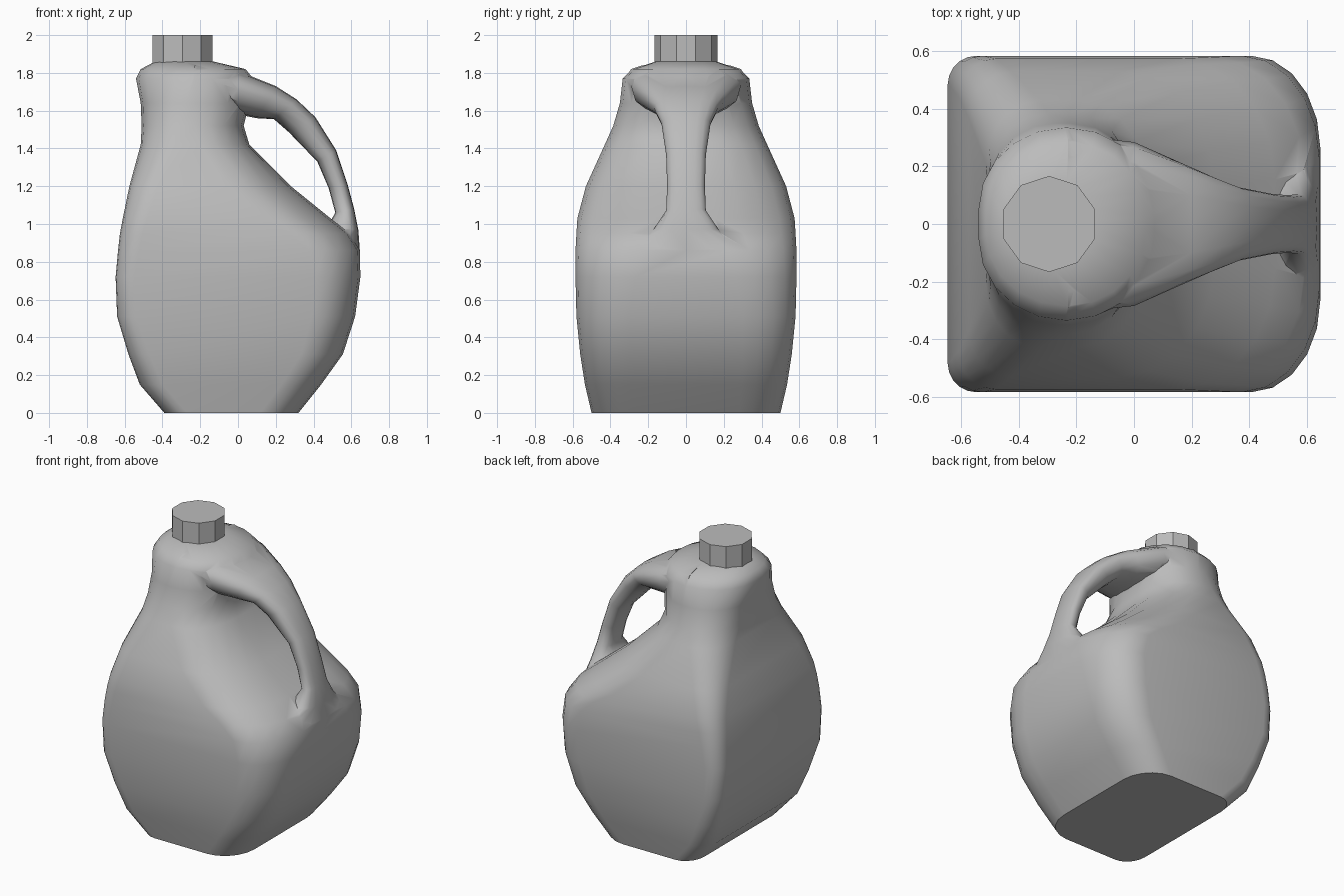
import bpy, bmesh, math

old = bpy.data.objects.get("Cube")
if old:
    bpy.data.objects.remove(old, do_unlink=True)

grey = bpy.data.materials.new("plain_grey")
grey.use_nodes = True
colour = (0.5, 0.5, 0.5, 1)
grey.diffuse_color = colour
grey.node_tree.nodes["Principled BSDF"].inputs["Base Color"].default_value = colour


def loft(name, rings):
    """Skin a list of equal-length point rings and cap both ends."""
    bm = bmesh.new()
    loops = [[bm.verts.new(p) for p in ring] for ring in rings]
    n = len(loops[0])
    for a, b in zip(loops, loops[1:]):
        for i in range(n):
            j = (i + 1) % n
            bm.faces.new((a[i], a[j], b[j], b[i]))
    bm.faces.new(loops[0])
    bm.faces.new(loops[-1])
    bmesh.ops.recalc_face_normals(bm, faces=bm.faces)
    mesh = bpy.data.meshes.new(name)
    bm.to_mesh(mesh)
    bm.free()
    mesh.materials.append(grey)
    obj = bpy.data.objects.new(name, mesh)
    bpy.context.collection.objects.link(obj)
    return obj


def body_ring(z, x0, x1, hy, left, right):
    """Rectangle with elliptical corners; left and right are (rx, ry)."""
    pts = []
    corners = ((1, 1, right, 0), (-1, 1, left, 1), (-1, -1, left, 2), (1, -1, right, 3))
    for sx, sy, (rx, ry), quarter in corners:
        cx = x1 - rx if sx > 0 else x0 + rx
        cy = sy * (hy - ry)
        for k in range(6):
            a = (quarter + k / 5) * math.pi / 2
            pts.append((cx + rx * math.cos(a), cy + ry * math.sin(a), z))
    return pts


def handle_ring(outer, inner, half_width):
    """Soft oval section between an outer and an inner point in the xz plane."""
    pts = []
    for k in range(16):
        a = k * math.pi / 8
        c, s = math.cos(a), math.sin(a)
        c = math.copysign(abs(c) ** 0.8, c)
        t = 0.42 - 0.42 * c if c > 0 else 0.42 - 0.58 * c
        y = half_width * math.copysign(abs(s) ** 0.8, s)
        pts.append((outer[0] + (inner[0] - outer[0]) * t, y,
                    outer[1] + (inner[1] - outer[1]) * t))
    return pts


# Body: height, left x, right x, half depth, left and right corner radii
body = loft("jug_body", [body_ring(*r) for r in (
    (0.0, -0.39, 0.32, 0.50, (0.12, 0.14), (0.20, 0.22)),
    (0.15, -0.52, 0.44, 0.535, (0.12, 0.12), (0.21, 0.24)),
    (0.31, -0.58, 0.555, 0.56, (0.11, 0.11), (0.22, 0.26)),
    (0.51, -0.64, 0.62, 0.58, (0.10, 0.10), (0.23, 0.28)),
    (0.72, -0.648, 0.648, 0.585, (0.10, 0.10), (0.24, 0.32)),
    (0.86, -0.635, 0.645, 0.585, (0.11, 0.11), (0.27, 0.36)),
    (0.95, -0.625, 0.59, 0.58, (0.12, 0.12), (0.32, 0.40)),
    (1.03, -0.61, 0.49, 0.575, (0.13, 0.13), (0.35, 0.42)),
    (1.20, -0.575, 0.28, 0.53, (0.15, 0.16), (0.33, 0.40)),
    (1.42, -0.515, 0.06, 0.43, (0.19, 0.22), (0.26, 0.34)),
    (1.52, -0.51, 0.03, 0.385, (0.21, 0.24), (0.26, 0.32)),
    (1.64, -0.515, 0.06, 0.35, (0.24, 0.25), (0.28, 0.31)),
    (1.77, -0.54, 0.08, 0.335, (0.30, 0.28), (0.31, 0.31)),
    (1.82, -0.515, 0.04, 0.285, (0.28, 0.25), (0.27, 0.26)),
    (1.86, -0.44, -0.13, 0.16, (0.15, 0.15), (0.15, 0.15)),
)])

# Handle: outer point, inner point, half width, from the neck to the flared foot
handle = loft("jug_handle", [handle_ring(*r) for r in (
    ((-0.23, 1.855), (-0.23, 1.70), 0.31),
    ((0.0, 1.81), (0.0, 1.58), 0.285),
    ((0.20, 1.73), (0.10, 1.56), 0.215),
    ((0.31, 1.66), (0.19, 1.555), 0.17),
    ((0.41, 1.565), (0.27, 1.485), 0.13),
    ((0.52, 1.39), (0.42, 1.33), 0.105),
    ((0.58, 1.21), (0.48, 1.19), 0.10),
    ((0.615, 1.08), (0.515, 1.06), 0.105),
    ((0.637, 0.97), (0.47, 0.98), 0.17),
    ((0.645, 0.86), (0.42, 0.86), 0.30),
)])

# Fuse the handle into the body
union = body.modifiers.new("fuse_handle", "BOOLEAN")
union.operation = "UNION"
union.solver = "EXACT"
union.object = handle
bpy.ops.object.select_all(action="DESELECT")
body.select_set(True)
bpy.context.view_layer.objects.active = body
bpy.ops.object.modifier_apply(modifier=union.name)
bpy.data.objects.remove(handle, do_unlink=True)
bpy.ops.object.shade_smooth_by_angle(angle=math.radians(45))

# Cap
bpy.ops.mesh.primitive_cylinder_add(vertices=10, radius=0.167, depth=0.15,
                                    location=(-0.295, 0, 1.925))
cap = bpy.context.object
cap.name = "cap"
cap.data.materials.append(grey)
